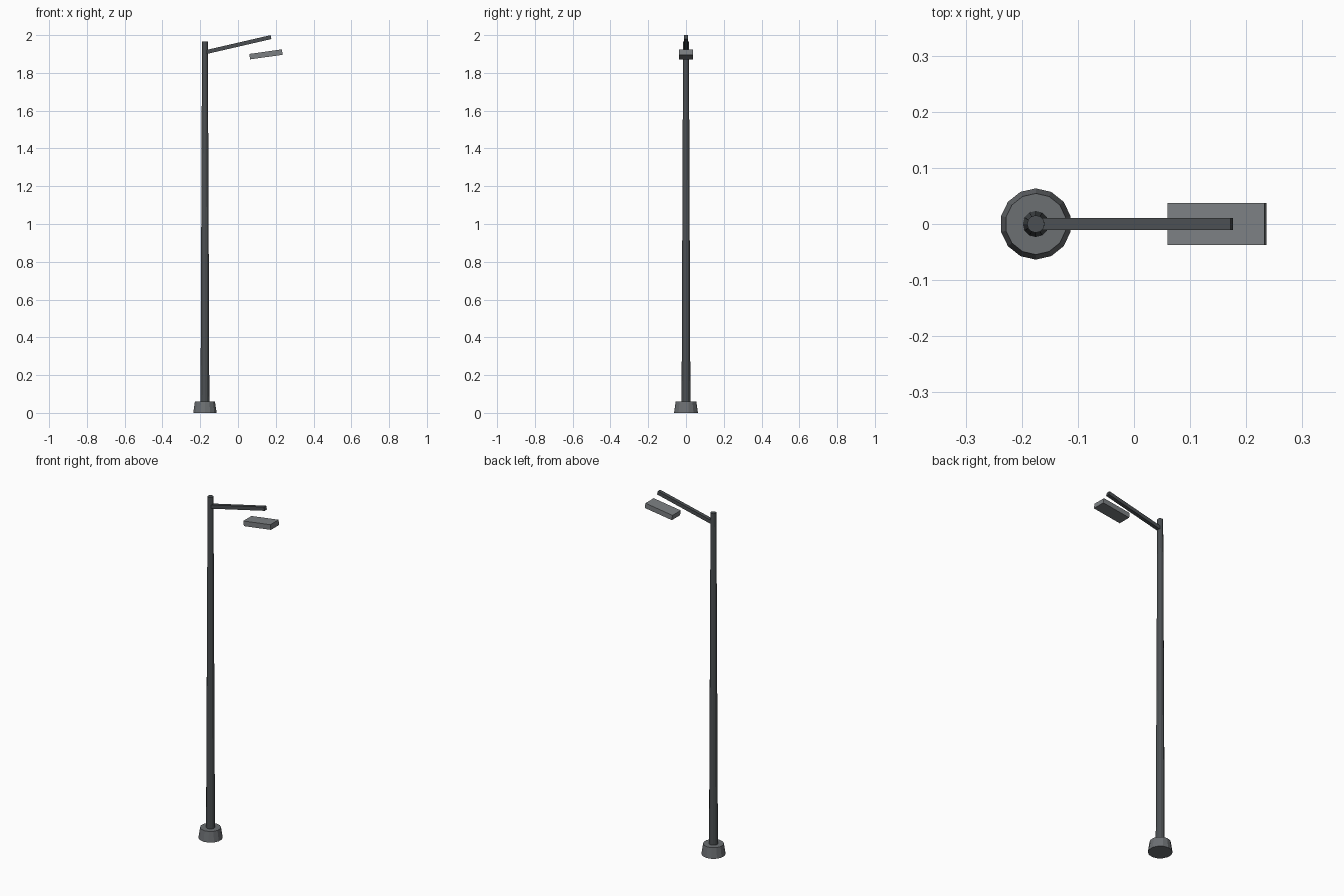
import bpy
from math import radians, sin, cos

if "Cube" in bpy.data.objects:
    bpy.data.objects.remove(bpy.data.objects["Cube"])

POLE_X = -0.175


def paint(ob, name, color):
    """Name the part and give it a plain colour."""
    ob.name = name
    mat = bpy.data.materials.new(name + "_paint")
    mat.diffuse_color = (*color, 1)
    mat.use_nodes = True
    mat.node_tree.nodes["Principled BSDF"].inputs["Base Color"].default_value = mat.diffuse_color
    ob.data.materials.append(mat)


def post(name, z0, z1, r1, r2, sides, color):
    """Upright faceted tapered cylinder."""
    bpy.ops.mesh.primitive_cone_add(vertices=sides, radius1=r1, radius2=r2, depth=z1 - z0,
                                    location=(POLE_X, 0, (z0 + z1) / 2))
    paint(bpy.context.object, name, color)


def bar(name, centre, size, tilt, color):
    """Box tilted upwards along +x."""
    bpy.ops.mesh.primitive_cube_add(size=1, location=centre, rotation=(0, -tilt, 0))
    bpy.context.object.scale = size
    paint(bpy.context.object, name, color)


DARK = (0.07, 0.078, 0.084)
MID = (0.15, 0.16, 0.17)
LIGHT = (0.20, 0.215, 0.225)

# footing and tapered mast
post("base", 0, 0.06, 0.0635, 0.0545, 14, MID)
post("pole", 0.03, 1.965, 0.0235, 0.0155, 12, DARK)

# rising arm, placed back from its tip
tilt, length = radians(13), 0.357
bar("arm", (0.1745 - length / 2 * cos(tilt), 0, 1.9895 - length / 2 * sin(tilt)),
    (length, 0.021, 0.021), tilt, DARK)

# lamp head hung below the arm
bar("lamp_head", (0.148, 0, 1.898), (0.174, 0.075, 0.029), radians(8), LIGHT)
